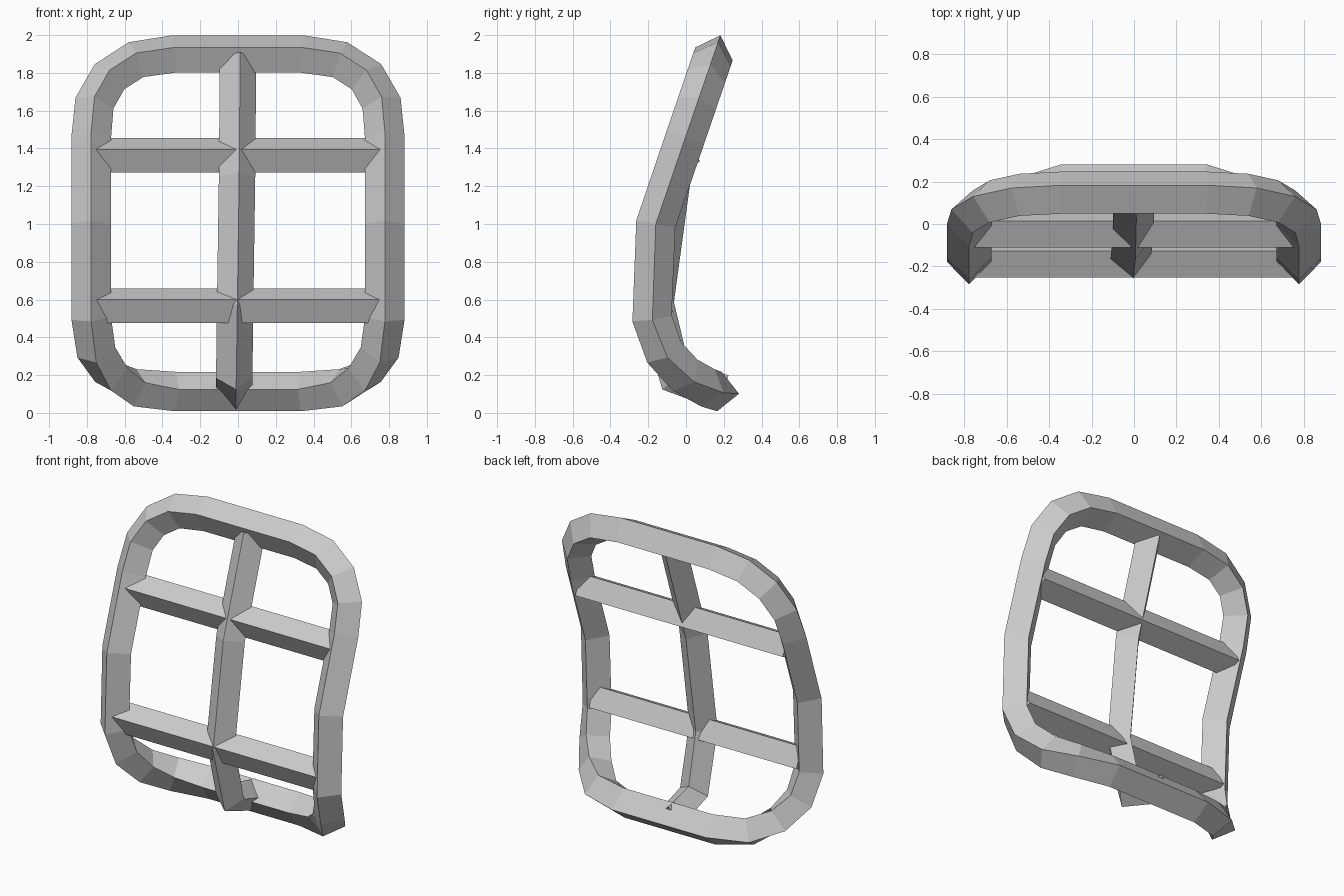
import bpy, bmesh
from mathutils import Vector

if "Cube" in bpy.data.objects:
    bpy.data.objects.remove(bpy.data.objects["Cube"])


def sweep(name, path, radius, closed=False):
    """Sweep a diamond section along (point, front normal) pairs."""
    pts = [Vector(p) for p, n in path]
    count = len(pts)
    bm = bmesh.new()
    rings = []
    for i, (p, n) in enumerate(path):
        if closed:
            a, b = pts[i - 1], pts[(i + 1) % count]
        else:
            a, b = pts[max(i - 1, 0)], pts[min(i + 1, count - 1)]
        # bisecting tangent
        d1, d2 = (pts[i] - a).normalized(), (b - pts[i]).normalized()
        t = (d1 + d2).normalized()
        front = Vector(n)
        front = (front - t * front.dot(t)).normalized()
        side = t.cross(front)
        rings.append([bm.verts.new(pts[i] + d * radius)
                      for d in (front, side, -front, -side)])
    for i in range(count if closed else count - 1):
        r, s = rings[i], rings[(i + 1) % count]
        for k in range(4):
            j = (k + 1) % 4
            bm.faces.new((r[k], r[j], s[j], s[k]))
    if not closed:
        bm.faces.new(rings[0])
        bm.faces.new(rings[-1][::-1])
    bmesh.ops.recalc_face_normals(bm, faces=bm.faces)
    mesh = bpy.data.meshes.new(name)
    bm.to_mesh(mesh)
    bm.free()
    obj = bpy.data.objects.new(name, mesh)
    bpy.context.collection.objects.link(obj)
    return obj


# Outer frame: right half from top to bottom, then mirrored
lean = (0, -0.945, 0.33)
half = [((x, -0.16 + (z - 1) * 0.342, z), lean)
        for x, z in ((0.34, 1.90), (0.54, 1.87), (0.68, 1.78),
                     (0.76, 1.64), (0.777, 1.46))]
half += [
    ((0.777, -0.16, 1.0), (0, -0.98, 0.15)),
    ((0.777, -0.18, 0.50), (0, -0.97, -0.22)),
    ((0.75, -0.115, 0.32), (0, -0.85, -0.52)),
    ((0.67, -0.005, 0.20), (0, -0.60, -0.80)),
    ((0.545, 0.115, 0.133), (0, -0.30, -0.95)),
    ((0.33, 0.177, 0.113), (0, -0.11, -0.99)),
]
mirrored = [((-p[0], p[1], p[2]), n) for p, n in reversed(half)]
sweep("outer_frame", half + mirrored, 0.105, closed=True)

# Horizontal cross bars
for name, y, z in (("upper_cross_bar", -0.018, 1.363),
                   ("lower_cross_bar", -0.16, 0.567)):
    sweep(name, [((-0.76, y, z), lean), ((0.76, y, z), lean)], 0.097)

# Vertical centre bar, bending back under at the bottom
sweep("centre_bar", [
    ((0.0, 0.135, 1.88), (0.12, -0.945, 0.33)),
    ((-0.005, -0.07, 1.25), (0.12, -0.97, 0.24)),
    ((-0.015, -0.16, 0.58), (0.12, -1, 0)),
    ((-0.02, -0.055, 0.19), (0.1, -0.8, -0.55)),
    ((-0.02, 0.195, 0.108), (0.1, -0.3, -0.95)),
], 0.097)
